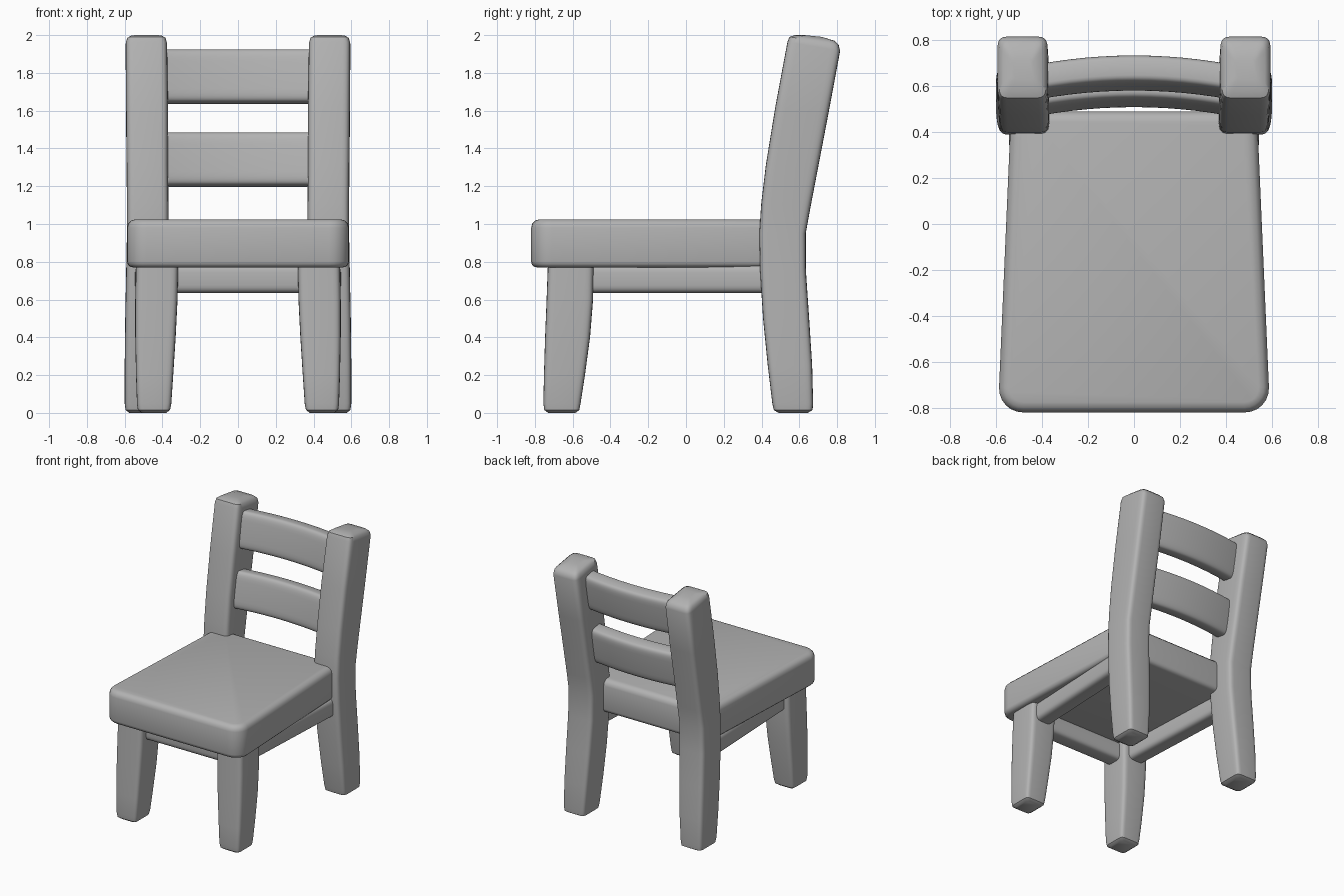
import bpy
import bmesh
import math
from mathutils import Vector

cube = bpy.data.objects.get("Cube")
if cube:
    bpy.data.objects.remove(cube, do_unlink=True)

GREY = (0.45, 0.45, 0.45, 1.0)
grey = bpy.data.materials.new("plain grey")
grey.use_nodes = True
grey.diffuse_color = GREY
grey.node_tree.nodes["Principled BSDF"].inputs["Base Color"].default_value = GREY


def finish(name, bm, mirrored=False):
    """Turn a bmesh into a shaded object, optionally mirrored across x."""
    bmesh.ops.recalc_face_normals(bm, faces=bm.faces)
    mesh = bpy.data.meshes.new(name)
    bm.to_mesh(mesh)
    bm.free()
    mesh.materials.append(grey)
    obj = bpy.data.objects.new(name, mesh)
    bpy.context.collection.objects.link(obj)
    if mirrored:
        obj.modifiers.new("Mirror", "MIRROR")
    bpy.ops.object.select_all(action="DESELECT")
    obj.select_set(True)
    bpy.context.view_layer.objects.active = obj
    bpy.ops.object.shade_smooth_by_angle(angle=math.radians(40))
    return obj


def loft(name, rings, power, mirrored=False, count=32):
    """Skin soft-square rings, each given as centre, half-width, half-depth vectors."""
    bm = bmesh.new()
    loops = []
    for centre, u, v in rings:
        loop = []
        for i in range(count):
            t = math.tau * i / count
            a, b = (math.copysign(abs(f) ** (2 / power), f)
                    for f in (math.cos(t), math.sin(t)))
            loop.append(bm.verts.new(centre + u * a + v * b))
        loops.append(loop)
    for low, high in zip(loops, loops[1:]):
        for i in range(count):
            j = (i + 1) % count
            bm.faces.new((low[i], low[j], high[j], high[i]))
    bm.faces.new(loops[0])
    bm.faces.new(loops[-1])
    return finish(name, bm, mirrored)


def leg(name, sections, power=7):
    """Sections are (z, inner x, outer x, front y, back y, slope of the ring)."""
    rings = []
    for z, x0, x1, y0, y1, slope in sections:
        rings.append((Vector(((x0 + x1) / 2, (y0 + y1) / 2, z)),
                      Vector(((x1 - x0) / 2, 0, 0)),
                      Vector((0, 1, slope)) * ((y1 - y0) / 2)))
    return loft(name, rings, power, mirrored=True)


# Rear legs that run up into the leaning back posts
leg("back_post", [
    (0.0, 0.44, 0.575, 0.49, 0.645, 0),
    (0.015, 0.415, 0.595, 0.465, 0.67, 0),
    (0.05, 0.41, 0.60, 0.457, 0.673, 0),
    (0.25, 0.395, 0.60, 0.433, 0.668, 0),
    (0.50, 0.38, 0.597, 0.408, 0.652, 0),
    (0.75, 0.37, 0.592, 0.392, 0.635, 0),
    (0.95, 0.368, 0.588, 0.388, 0.634, 0),
    (1.10, 0.368, 0.588, 0.398, 0.66, -0.05),
    (1.30, 0.37, 0.59, 0.423, 0.697, -0.1),
    (1.60, 0.37, 0.593, 0.473, 0.753, -0.15),
    (1.94, 0.375, 0.595, 0.537, 0.816, -0.17),
    (1.97, 0.382, 0.588, 0.548, 0.808, -0.16),
    (1.985, 0.40, 0.57, 0.575, 0.785, -0.14),
    (1.995, 0.44, 0.53, 0.63, 0.72, -0.1),
])

# Short tapered front legs
leg("front_leg", [
    (0.0, 0.38, 0.51, -0.73, -0.585, 0),
    (0.015, 0.36, 0.53, -0.75, -0.565, 0),
    (0.05, 0.353, 0.535, -0.755, -0.558, 0),
    (0.20, 0.343, 0.54, -0.752, -0.535, 0),
    (0.40, 0.33, 0.544, -0.746, -0.508, 0),
    (0.60, 0.32, 0.544, -0.738, -0.492, 0),
    (0.82, 0.315, 0.54, -0.73, -0.488, 0),
])

# Seat: a tapered slab with round corners and softened rims
bm = bmesh.new()
bmesh.ops.create_cube(bm, size=2)
for v in bm.verts:
    front = v.co.y < 0
    v.co.x *= 0.592 if front else 0.535
    v.co.y = -0.82 if front else 0.49
    v.co.z = 1.025 if v.co.z > 0 else 0.77
upright = [e for e in bm.edges if abs(e.verts[0].co.z - e.verts[1].co.z) > 0.1]
bmesh.ops.bevel(bm, geom=upright, offset=0.11, segments=6, profile=0.5, affect="EDGES")
for height, size in ((1.025, 0.045), (0.77, 0.032)):
    rim = [e for e in bm.edges if all(abs(v.co.z - height) < 0.001 for v in e.verts)]
    bmesh.ops.bevel(bm, geom=rim, offset=size, segments=3, profile=0.5, affect="EDGES")
finish("seat", bm)

# Two back slats, bowed to the rear and leaning with the posts
lean = 0.17
for name, y, z in (("lower_slat", 0.585, 1.34), ("upper_slat", 0.657, 1.78)):
    rings = []
    for i in range(13):
        x = -0.42 + 0.07 * i
        bow = 0.03 * (x / 0.37) ** 2
        rings.append((Vector((x, y - bow, z)),
                      Vector((0, lean, 1)) * 0.14,
                      Vector((0, 1, -lean)) * 0.062))
    loft(name, rings, 5)

# Rails under the seat: one across the front, one along each side
loft("front_rail", [(Vector((x, -0.61, 0.71)), Vector((0, 0.07, 0)), Vector((0, 0, 0.075)))
                    for x in (-0.4, 0.4)], 4)
loft("side_rail", [(Vector((x, y, 0.71)), Vector((0.07, 0, 0)), Vector((0, 0, 0.075)))
                   for x, y in ((0.43, -0.6), (0.48, 0.5))], 4, mirrored=True)
